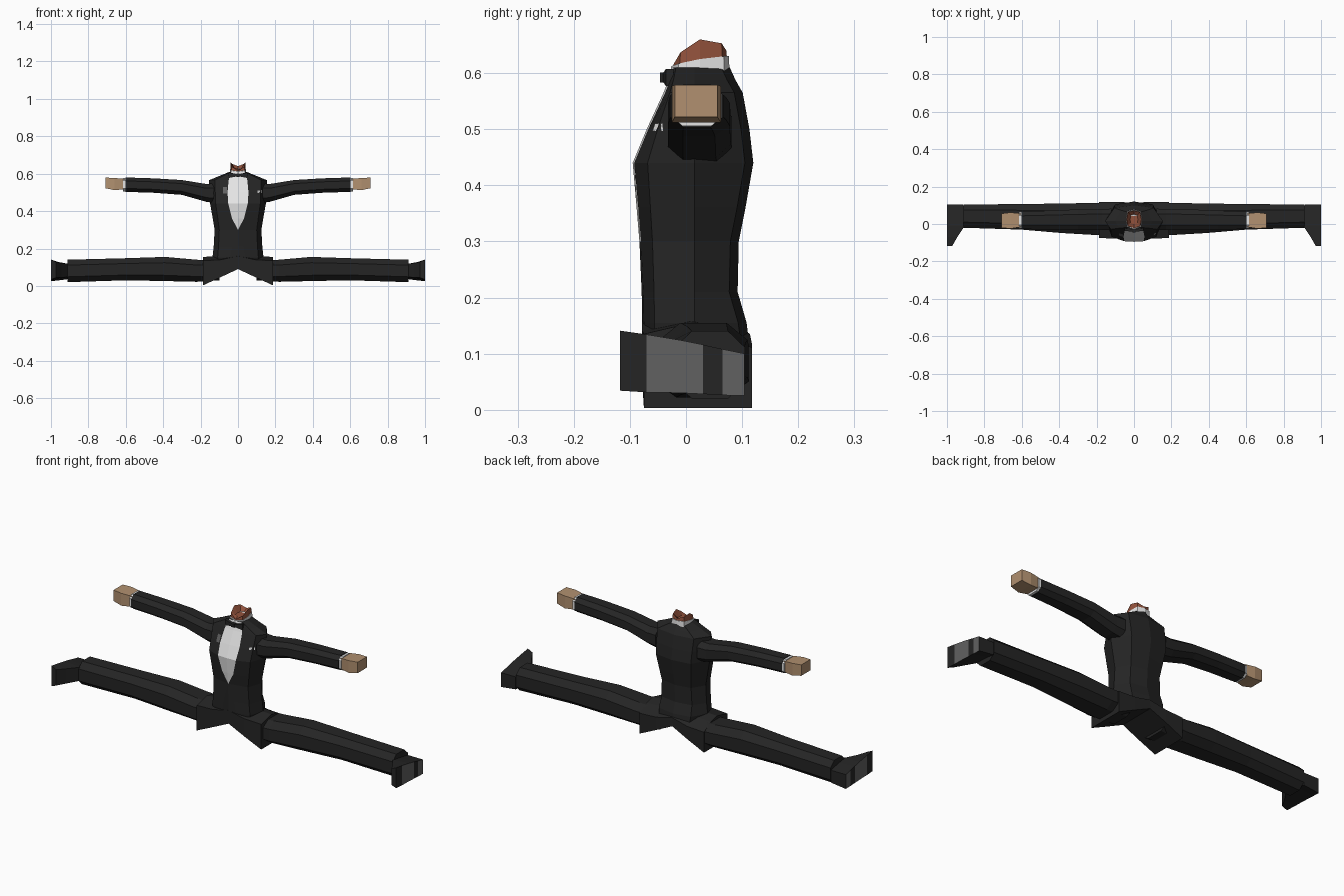
import bpy, bmesh, math
from mathutils import Vector
from mathutils.bvhtree import BVHTree

if "Cube" in bpy.data.objects:
    bpy.data.objects.remove(bpy.data.objects["Cube"])


def material(name, rgb):
    m = bpy.data.materials.new(name)
    m.diffuse_color = (*rgb, 1)
    m.use_nodes = True
    m.node_tree.nodes["Principled BSDF"].inputs["Base Color"].default_value = m.diffuse_color
    return m


BLACK = material("black cloth", (0.018, 0.018, 0.018))
WHITE = material("white cloth", (0.78, 0.78, 0.78))
HAND = material("tan skin", (0.44, 0.28, 0.16))
NECK = material("brown skin", (0.29, 0.085, 0.045))
SOLE = material("grey sole", (0.12, 0.12, 0.12))


def finish(bm, name, mats, mirror=False, rule=None, merge=True):
    if merge:
        bmesh.ops.remove_doubles(bm, verts=bm.verts, dist=0.0005)
    bmesh.ops.recalc_face_normals(bm, faces=bm.faces)
    if rule:
        for f in bm.faces:
            f.material_index = rule(f)
    me = bpy.data.meshes.new(name)
    bm.to_mesh(me)
    for m in mats:
        me.materials.append(m)
    ob = bpy.data.objects.new(name, me)
    bpy.context.collection.objects.link(ob)
    if mirror:
        ob.modifiers.new("mirror", 'MIRROR').use_clip = False
    return ob


def loft(rings, caps=(True, True)):
    """Skin a list of point rings."""
    bm = bmesh.new()
    rows = [[bm.verts.new(p) for p in r] for r in rings]
    n = len(rows[0])
    for a, b in zip(rows, rows[1:]):
        for i in range(n):
            j = (i + 1) % n
            bm.faces.new((a[i], a[j], b[j], b[i]))
    for use, row in zip(caps, (rows[0], rows[-1])):
        if use:
            bm.faces.new(row)
    return bm


def tube(sections, corner):
    """Limb along x; sections are (x, z low, z high, y low, y high), corner = bevel share."""
    rings = []
    for x, z0, z1, y0, y1 in sections:
        c = corner
        shape = [(0, c), (0, 1 - c), (c, 1), (1 - c, 1), (1, 1 - c), (1, c), (1 - c, 0), (c, 0)]
        if c == 0:
            shape = [(0, 0), (0, 1), (1, 1), (1, 0)]
        rings.append([(x, y0 + u * (y1 - y0), z0 + v * (z1 - z0)) for u, v in shape])
    return loft(rings)


# Jacket torso with the shirt front cut in as its central strip
# (z, half width, front y, back y, shirt half width)
TORSO = [(0.10, .125, -.076, .115, .04), (0.155, .136, -.078, .108, .04),
         (0.21, .13, -.079, .092, .03), (0.30, .125, -.083, .094, .0),
         (0.36, .135, -.088, .106, .032), (0.44, .149, -.095, .12, .052),
         (0.50, .152, -.070, .113, .056), (0.565, .155, -.040, .101, .050),
         (0.588, .10, -.031, .088, .044), (0.61, .045, -.025, .078, .035)]
rings = []
for z, w, f, b, s in TORSO:
    right = [(s, f + .003), (.8 * w, f * .72), (w, .015), (.68 * w, b - .015)]
    pts = [(0, f)] + right + [(0, b)] + [(-x, y) for x, y in reversed(right)]
    rings.append([(x, y, z) for x, y in pts])


def shirt_rule(f):
    c = f.calc_center_median()
    narrow = max(abs(v.co.x) for v in f.verts) < .058
    return int(narrow and c.y < -.02 and .30 < c.z and len(f.verts) < 6)


bm = loft(rings)
finish(bm, "jacket_and_shirt", [BLACK, WHITE], rule=shirt_rule, merge=True)
tree = BVHTree.FromBMesh(bm)


# Thin plates lying on the jacket chest
def chest_plate(name, outline, mat):
    p = bmesh.new()
    hits = [tree.ray_cast(Vector((x, -1, z)), Vector((0, 1, 0)))[0] for x, z in outline]
    p.faces.new([p.verts.new(h + Vector((0, -.004, 0))) for h in hits])
    finish(p, name, [mat])


chest_plate("pocket_square", [(.105, .497), (.128, .497), (.128, .51), (.105, .51)], WHITE)
chest_plate("lapel_pin", [(-.08, .495), (-.06, .495), (-.06, .53), (-.08, .53)], SOLE)

# Jacket skirt spread over the hips, lofted across x
rings = []
for x, low, top, y0, y1 in [(-.187, .003, .155, -.075, .118), (-.09, .048, .16, -.078, .118),
                            (0, .09, .18, -.078, .114), (.09, .048, .16, -.078, .118),
                            (.187, .003, .155, -.075, .118)]:
    rings.append([(x, y0, low), (x, y1, low), (x, y1, max(low, top - .045)),
                  (x, .06, top - .012), (x, .01, top), (x, y0, top - .02)])
finish(loft(rings), "jacket_skirt", [BLACK])

# Trouser legs, in a side split
finish(tube([(.10, .03, .135, -.06, .112), (.22, .022, .14, -.058, .112),
             (.39, .026, .155, -.048, .11), (.60, .03, .148, -.03, .106),
             (.912, .02, .14, -.02, .105)], .24), "trouser_leg", [BLACK], mirror=True)

# Shoes: box sections from toe to heel (y, low, high, inner x, inner low, inner high)
rings = []
for y, z0, z1, xi, i0, i1 in [(-.118, .034, .141, .972, .045, .128),
                              (-.07, .031, .134, .945, .045, .122),
                              (-.01, .030, .124, .905, .048, .118),
                              (.03, .028, .116, .90, .048, .112),
                              (.065, .026, .108, .90, .045, .106),
                              (.104, .025, .10, .915, .035, .10)]:
    rings.append([(1, y, z0), (1, y, z1), (xi, y, i1), (xi, y, i0)])


def sole_rule(f):
    c = f.calc_center_median()
    return int(c.x > .995 and c.y > -.07 and not .03 < c.y < .065)


finish(loft(rings), "shoe", [BLACK, SOLE], mirror=True, rule=sole_rule)

# Sleeves, shirt cuffs and hands
finish(tube([(.12, .442, .548, -.032, .082), (.17, .45, .545, -.032, .08),
             (.30, .487, .566, -.032, .078), (.45, .498, .575, -.03, .072),
             (.602, .503, .58, -.027, .066)], .24), "sleeve", [BLACK], mirror=True)
finish(tube([(.59, .506, .577, -.024, .063), (.614, .506, .577, -.024, .063)], .2),
       "shirt_cuff", [WHITE], mirror=True)
finish(tube([(.605, .517, .572, -.016, .056), (.66, .512, .577, -.025, .062),
             (.708, .522, .579, -.02, .056)], 0), "hand", [HAND], mirror=True)


# Collar and open neck stub
def neck_ring(heights, grow=0.0):
    pts = [(0, -.025), (.036, -.012), (.042, .025), (.034, .066), (0, .075),
           (-.034, .066), (-.042, .025), (-.036, -.012)]
    return [(x * (1 + grow), .025 + (y - .025) * (1 + grow), h)
            for (x, y), h in zip(pts, heights)]


finish(loft([neck_ring([.592] * 8, .06),
             neck_ring([.612, .617, .625, .63, .63, .63, .625, .617], .03)]),
       "collar", [WHITE])
top = [.616, .637, .66, .653, .640, .653, .66, .637]
finish(loft([neck_ring([.60] * 8), neck_ring(top, -.06), neck_ring([.626] * 8, -.5)],
            (False, True)), "neck", [NECK])

# Bow tie: two wings and a knot
for side in (-1, 1):
    wing = [[(side * x, y, .592 - h), (side * x, y, .592 + h),
             (side * x, y + .014, .592 + h), (side * x, y + .014, .592 - h)]
            for x, y, h in [(.004, -.042, .006), (.05, -.036, .015)]]
    finish(loft(wing), "bow_tie_wing", [BLACK])
finish(tube([(-.009, .583, .601, -.046, -.026), (.009, .583, .601, -.046, -.026)], 0),
       "bow_tie_knot", [BLACK])
